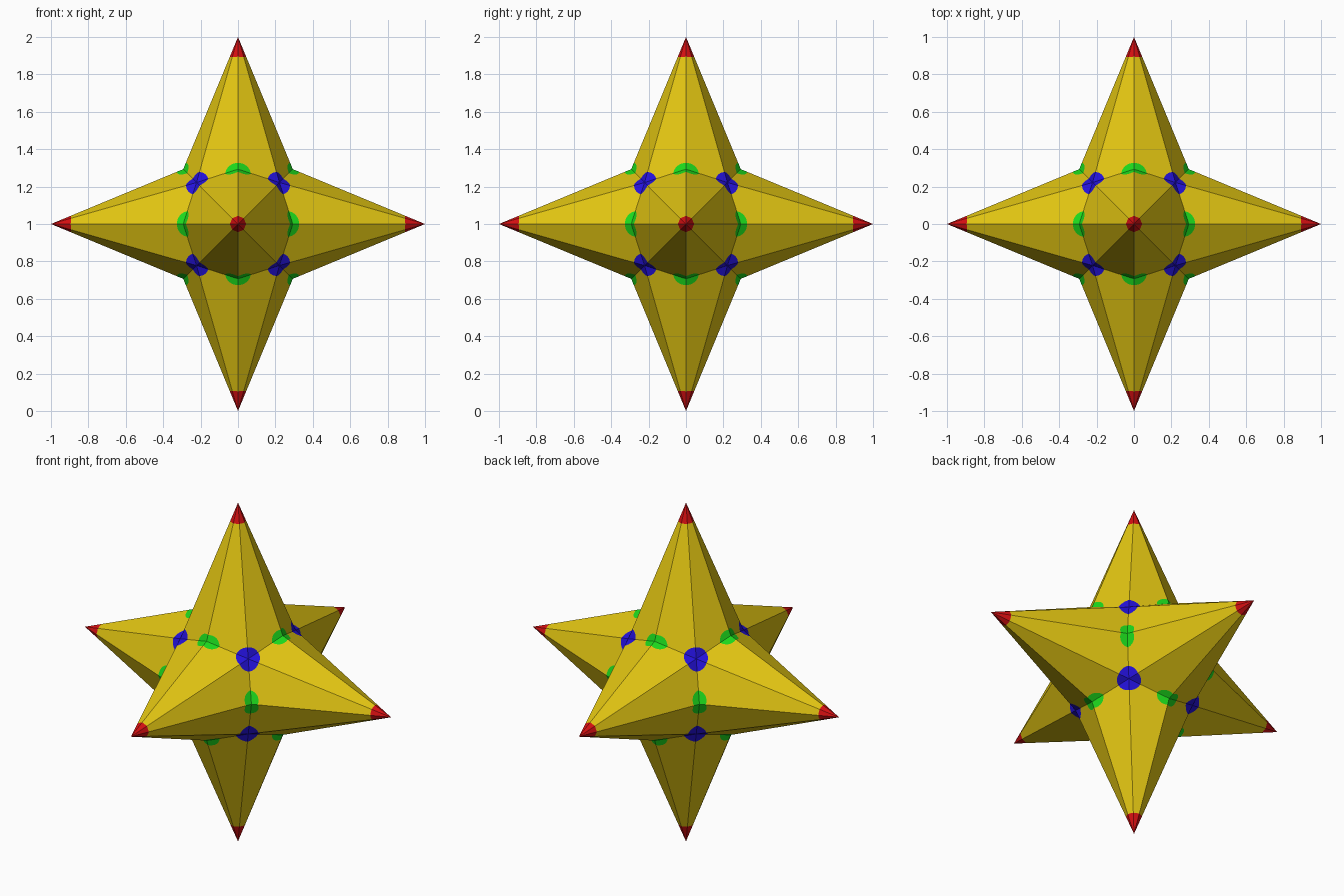
import bpy, bmesh, math
from itertools import product, permutations
from mathutils import Vector

if "Cube" in bpy.data.objects:
    bpy.data.objects.remove(bpy.data.objects["Cube"])

TIP, EDGE, CORNER = 1.0, 0.293, 0.222   # spike tip, valley mid-edge, valley corner
CENTRE = Vector((0, 0, 1))


def material(name, rgb):
    m = bpy.data.materials.new(name)
    m.diffuse_color = (*rgb, 1)
    m.use_nodes = True
    m.node_tree.nodes["Principled BSDF"].inputs["Base Color"].default_value = m.diffuse_color
    return m


def arc(apex, a, b, centre, radius, steps=8):
    """Points where a ball cuts the flat wedge at apex, swept from a to b."""
    da, db = (a - apex).normalized(), (b - apex).normalized()
    pts = []
    for i in range(steps + 1):
        d = da.slerp(db, i / steps)
        off = apex - centre
        h = off.dot(d)
        t = -h + math.sqrt(h * h - off.length_squared + radius * radius)
        pts.append(apex + d * t)
    return pts


bm = bmesh.new()


def add_face(points, mat, flip):
    if flip:
        points = points[::-1]
    f = bm.faces.new([bm.verts.new(p + CENTRE) for p in points])
    f.material_index = mat


# 48 mirrored triangles, each running spike tip -> mid-edge -> corner
for signs in product((1, -1), repeat=3):
    for order in permutations(range(3)):
        def place(v):
            return Vector([v[order[i]] * signs[i] for i in range(3)])
        tip = place((TIP, 0, 0))
        mid = place((EDGE, EDGE, 0))
        cor = place((CORNER,) * 3)
        flip = (mid - tip).cross(cor - tip).dot(tip + mid + cor) < 0

        # coloured patches round each vertex of the triangle
        red = arc(tip, cor, mid, tip, 0.114, 3)
        green = arc(mid, tip, cor, mid.normalized() * 0.364, 0.071)
        blue = arc(cor, mid, tip, cor.normalized() * 0.364, 0.068)
        add_face([tip] + red[::-1], 1, flip)
        add_face([mid] + green[::-1], 2, flip)
        add_face([cor] + blue[::-1], 3, flip)
        # remaining yellow panel
        add_face(red + green + blue, 0, flip)

bmesh.ops.remove_doubles(bm, verts=bm.verts, dist=1e-5)
bmesh.ops.recalc_face_normals(bm, faces=bm.faces)

mesh = bpy.data.meshes.new("spiked_star")
bm.to_mesh(mesh)
bm.free()
for name, rgb in (("yellow", (0.76, 0.56, 0.006)), ("red", (0.66, 0.005, 0.006)),
                  ("green", (0.012, 0.70, 0.012)), ("blue", (0.018, 0.006, 0.72))):
    mesh.materials.append(material(name, rgb))
star = bpy.data.objects.new("spiked_star", mesh)
bpy.context.collection.objects.link(star)
